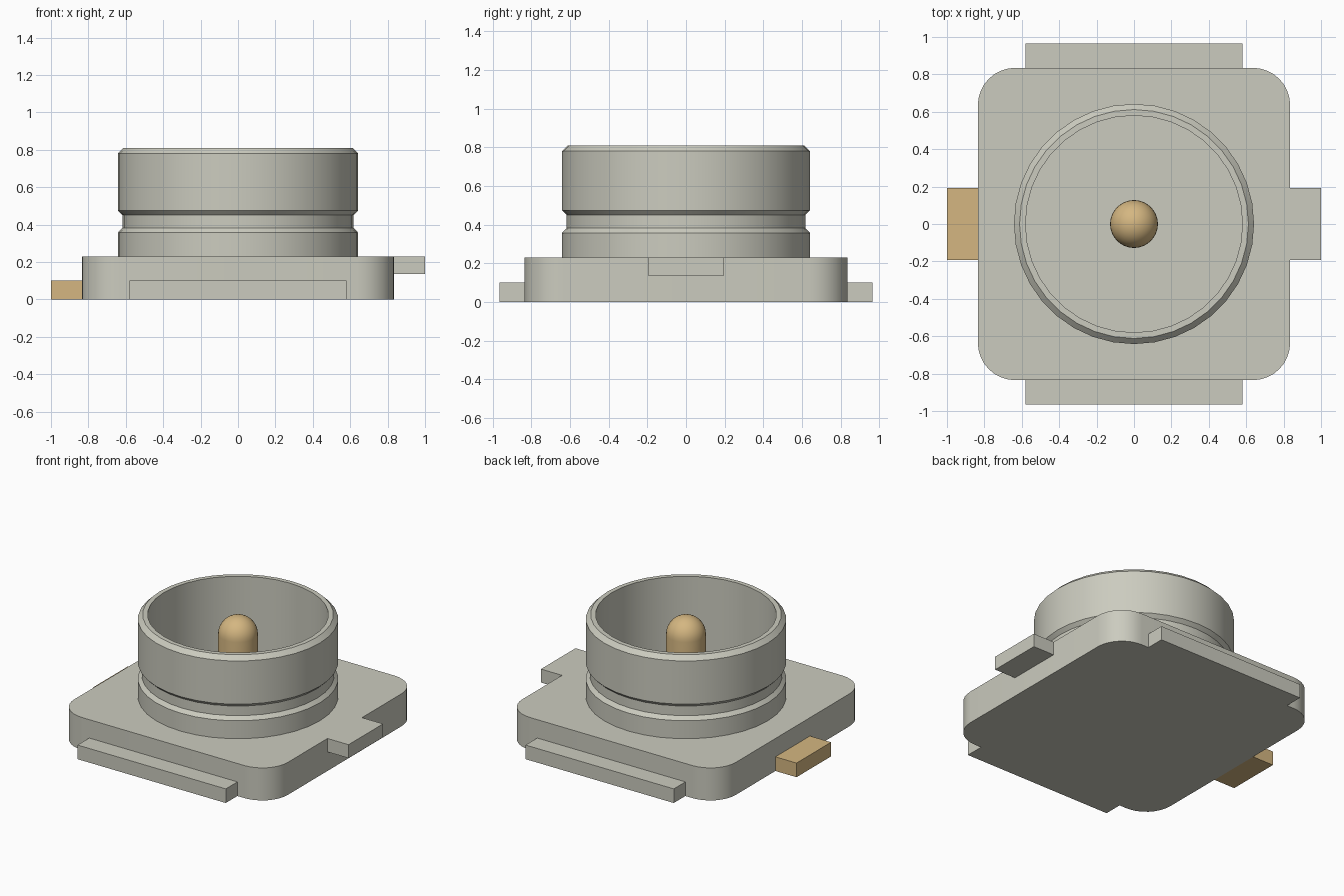
import bpy
import bmesh
import math

if "Cube" in bpy.data.objects:
    bpy.data.objects.remove(bpy.data.objects["Cube"], do_unlink=True)


def material(name, rgb):
    mat = bpy.data.materials.new(name)
    mat.use_nodes = True
    color = (*rgb, 1.0)
    mat.diffuse_color = color
    mat.node_tree.nodes["Principled BSDF"].inputs["Base Color"].default_value = color
    return mat


SILVER = material("warm silver", (0.60, 0.60, 0.52))
GOLD = material("gold", (0.66, 0.47, 0.22))


def finish(bm, name, mat, smooth_angle=None):
    bmesh.ops.recalc_face_normals(bm, faces=bm.faces[:])
    mesh = bpy.data.meshes.new(name)
    bm.to_mesh(mesh)
    bm.free()
    mesh.materials.append(mat)
    obj = bpy.data.objects.new(name, mesh)
    bpy.context.collection.objects.link(obj)
    if smooth_angle:
        bpy.ops.object.select_all(action='DESELECT')
        obj.select_set(True)
        bpy.context.view_layer.objects.active = obj
        bpy.ops.object.shade_smooth_by_angle(angle=math.radians(smooth_angle))
    return obj


def box(name, low, high, mat, corner=0.0):
    """Box between two corners, with optionally rounded vertical edges."""
    bm = bmesh.new()
    bmesh.ops.create_cube(bm, size=1)
    for v in bm.verts:
        v.co = [low[i] if v.co[i] < 0 else high[i] for i in range(3)]
    if corner:
        upright = [e for e in bm.edges
                   if abs(e.verts[0].co.z - e.verts[1].co.z) > 0.01]
        bmesh.ops.bevel(bm, geom=upright, offset=corner, segments=8,
                        profile=0.5, affect='EDGES')
    return finish(bm, name, mat, 25 if corner else None)


def lathe(name, profile, mat, steps, closed=False):
    """Spin a (radius, height) profile around the z axis."""
    bm = bmesh.new()
    verts = [bm.verts.new((r, 0, z)) for r, z in profile]
    edges = [bm.edges.new(pair) for pair in zip(verts, verts[1:])]
    if closed:
        edges.append(bm.edges.new((verts[-1], verts[0])))
    bmesh.ops.spin(bm, geom=verts + edges, cent=(0, 0, 0), axis=(0, 0, 1),
                   angle=math.tau, steps=steps, use_merge=False)
    bmesh.ops.remove_doubles(bm, verts=bm.verts[:], dist=1e-4)
    return finish(bm, name, mat, 25)


HALF, TOP = 0.835, 0.23

# Rounded base plate
box("base_plate", (-HALF, -HALF, 0), (HALF, HALF, TOP), SILVER, corner=0.2)

# Wide ground tabs at front and back
for name, y0, y1 in (("front_tab", -0.965, -HALF), ("back_tab", HALF, 0.965)):
    box(name, (-0.58, y0, 0), (0.58, y1, 0.10), SILVER)

# Raised side tab and gold signal contact
box("left_tab", (HALF, -0.193, 0.135), (1.0, 0.193, TOP), SILVER)
box("signal_contact", (-1.0, -0.193, 0), (-HALF, 0.193, 0.10), GOLD)

# Hollow collar with a snap groove and chamfered rim
lathe("collar", [(0.642, TOP), (0.642, 0.357), (0.618, 0.382), (0.618, 0.45),
                 (0.642, 0.474), (0.642, 0.78), (0.612, 0.81),
                 (0.58, 0.81), (0.58, TOP)], SILVER, 36, closed=True)

# Centre pin with a domed tip
R, DOME_Z = 0.128, 0.672
dome = [(R * math.cos(a), DOME_Z + R * math.sin(a))
        for a in (math.pi / 2 * i / 8 for i in range(9))]
lathe("centre_pin", [(R, TOP)] + dome, GOLD, 32)
